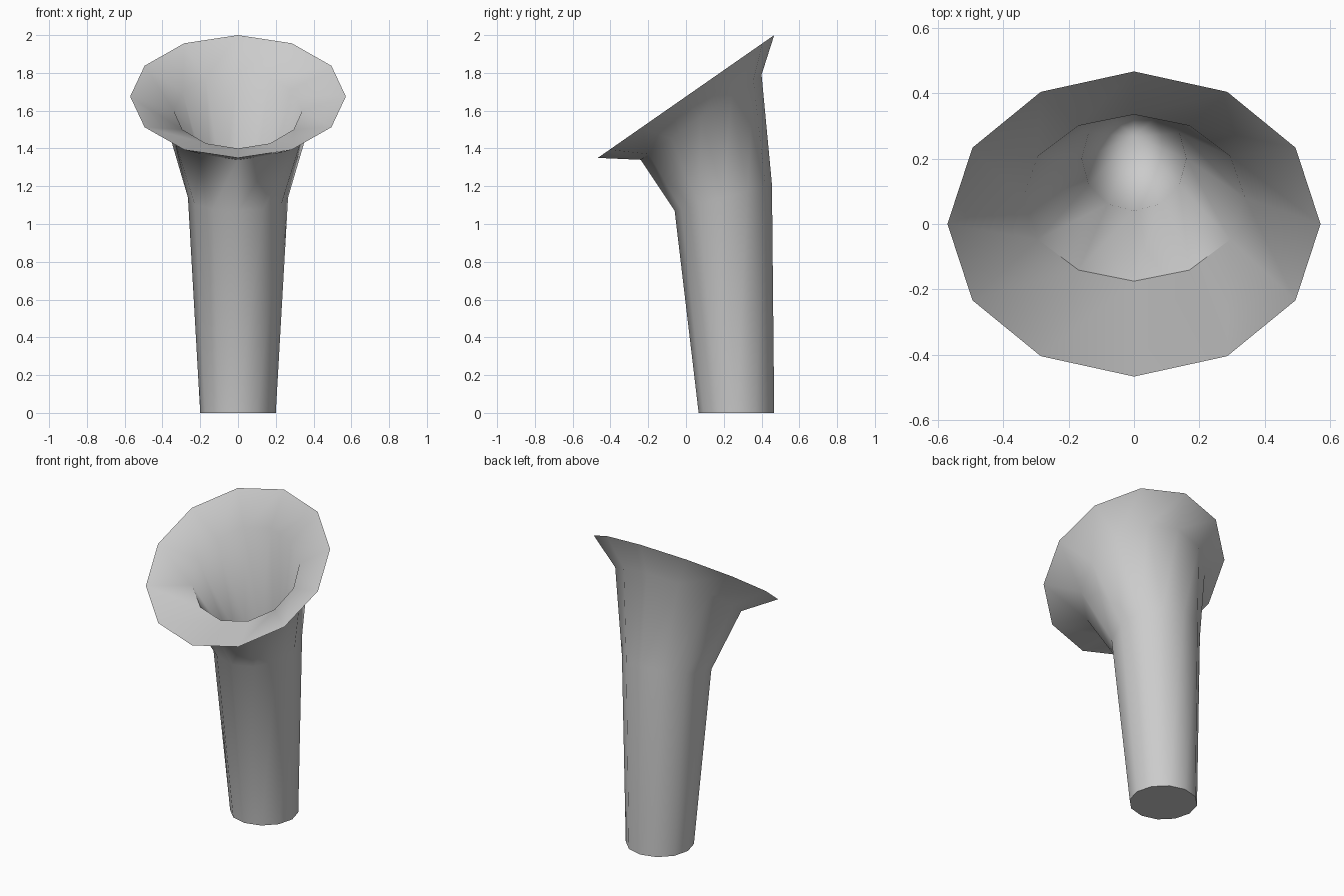
import bpy, bmesh
from math import sin, cos, pi, radians

if "Cube" in bpy.data.objects:
    bpy.data.objects.remove(bpy.data.objects["Cube"])

SIDES = 12

# Rings as (half width x, front y, front z, back y, back z)
outer = [
    (0.20, 0.067, 0.0, 0.467, 0.0),       # foot
    (0.265, -0.06, 1.07, 0.455, 1.21),    # top of stem
    (0.39, -0.24, 1.34, 0.40, 1.79),      # neck of flare
    (0.571, -0.467, 1.35, 0.467, 2.0),    # rim
]
inner = [
    (0.34, -0.175, 1.40, 0.335, 1.80),    # throat
    (0.16, 0.04, 1.10, 0.36, 1.18),       # top of bore
]

bm = bmesh.new()


def ring(half_x, fy, fz, by, bz):
    """Tilted ellipse through a front and a back point."""
    verts = []
    for i in range(SIDES):
        a = 2 * pi * i / SIDES
        t = (1 + sin(a)) / 2
        verts.append(bm.verts.new((half_x * cos(a), fy + (by - fy) * t, fz + (bz - fz) * t)))
    return verts


# Outer wall, over the rim and down the inner funnel
rings = [ring(*r) for r in outer + inner]
for a, b in zip(rings, rings[1:]):
    for i in range(SIDES):
        j = (i + 1) % SIDES
        bm.faces.new((a[i], a[j], b[j], b[i]))

# Bore tapers to a point at the foot
tip = bm.verts.new((0, 0.267, 0.005))
last = rings[-1]
for i in range(SIDES):
    bm.faces.new((last[i], last[(i + 1) % SIDES], tip))

# Flat underside
bm.faces.new(list(reversed(rings[0])))
bmesh.ops.recalc_face_normals(bm, faces=bm.faces[:])

mesh = bpy.data.meshes.new("flared_horn")
bm.to_mesh(mesh)
bm.free()
horn = bpy.data.objects.new("flared_horn", mesh)
bpy.context.collection.objects.link(horn)

# Smooth sides, sharp rim and foot
bpy.context.view_layer.objects.active = horn
horn.select_set(True)
bpy.ops.object.shade_smooth_by_angle(angle=radians(50))
